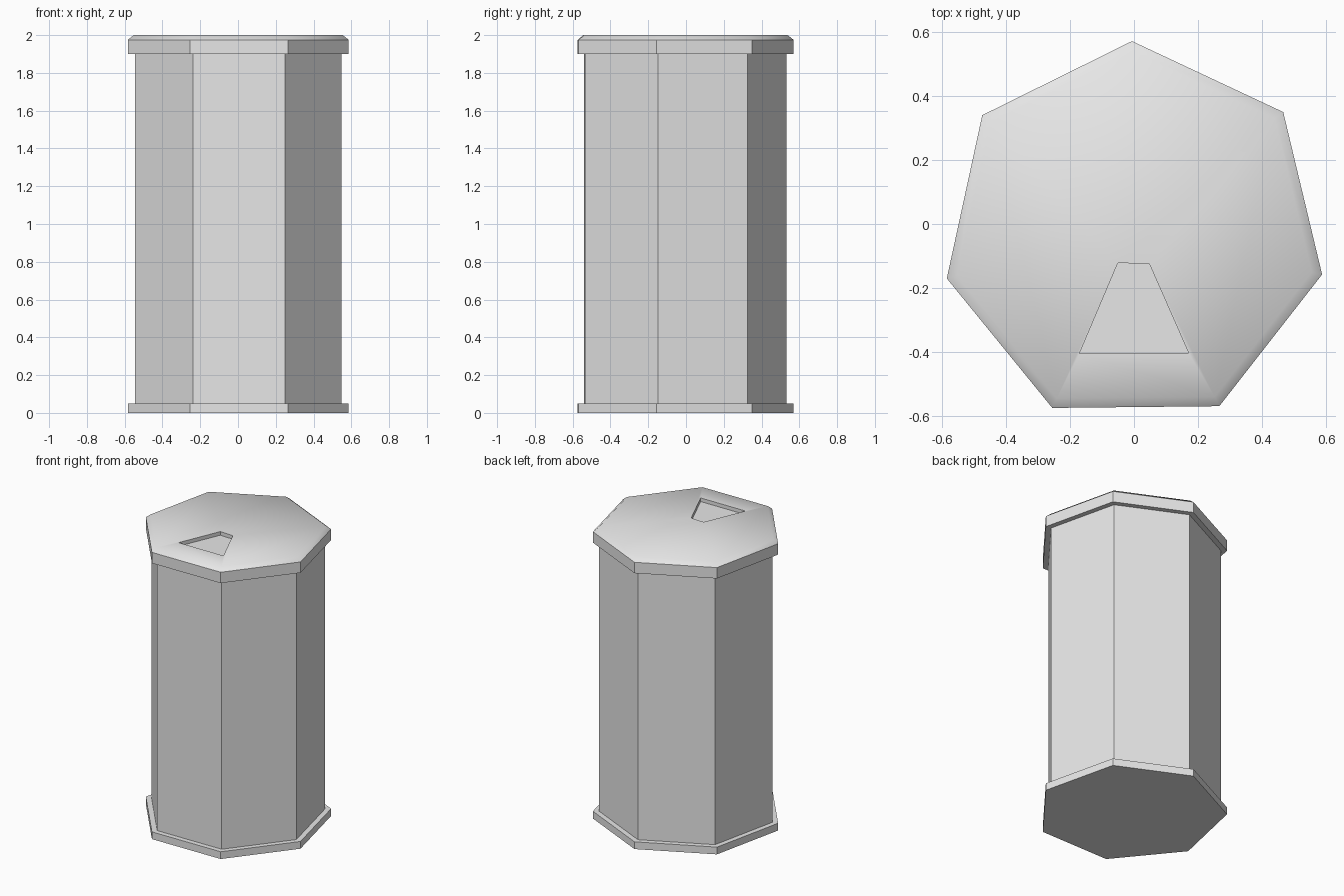
import bpy, bmesh, math

if "Cube" in bpy.data.objects:
    bpy.data.objects.remove(bpy.data.objects["Cube"], do_unlink=True)

SIDES = 7
CENTRE_Y = -0.03
TWIST = math.radians(0.6)

grey = bpy.data.materials.new("plain grey")
grey.use_nodes = True
grey.diffuse_color = (0.8, 0.8, 0.8, 1)
grey.node_tree.nodes["Principled BSDF"].inputs["Base Color"].default_value = grey.diffuse_color


def heptagon(radius):
    """Corner points of a heptagon with one corner at the back."""
    angles = [math.pi / 2 + TWIST + i * math.tau / SIDES for i in range(SIDES)]
    return [(radius * math.cos(a), CENTRE_Y + radius * math.sin(a)) for a in angles]


def loft(name, sections):
    """Closed solid through (outline, height) sections, bottom to top."""
    bm = bmesh.new()
    rings = [[bm.verts.new((x, y, z)) for x, y in outline] for outline, z in sections]
    n = len(rings[0])
    for low, high in zip(rings, rings[1:]):
        for i in range(n):
            j = (i + 1) % n
            bm.faces.new((low[i], low[j], high[j], high[i]))
    bm.faces.new(rings[0][::-1])
    bm.faces.new(rings[-1])
    bmesh.ops.recalc_face_normals(bm, faces=bm.faces)
    mesh = bpy.data.meshes.new(name)
    bm.to_mesh(mesh)
    bm.free()
    mesh.materials.append(grey)
    obj = bpy.data.objects.new(name, mesh)
    bpy.context.collection.objects.link(obj)
    return obj


# Base plate and column
loft("base_plate", [(heptagon(0.6), 0), (heptagon(0.6), 0.05)])
loft("column", [(heptagon(0.562), 0.05), (heptagon(0.562), 1.9)])

# Lid with a chamfered top rim
lid = loft("lid", [(heptagon(0.6), 1.9), (heptagon(0.6), 1.975), (heptagon(0.567), 2)])

# Shallow tapered recess near the front of the lid
wedge = [(-0.17, -0.404), (0.17, -0.402), (0.048, -0.125), (-0.05, -0.121)]
cutter = loft("recess_cutter", [(wedge, 1.975), (wedge, 2.1)])
cutter.hide_render = True
cut = lid.modifiers.new("recess", 'BOOLEAN')
cut.operation = 'DIFFERENCE'
cut.solver = 'EXACT'
cut.object = cutter

bpy.ops.object.select_all(action='DESELECT')
bpy.context.view_layer.objects.active = lid
lid.select_set(True)
bpy.ops.object.modifier_apply(modifier=cut.name)
bpy.data.objects.remove(cutter, do_unlink=True)

# Soft rim, crisp sides and recess
bpy.ops.object.shade_smooth_by_angle(angle=math.radians(45))
